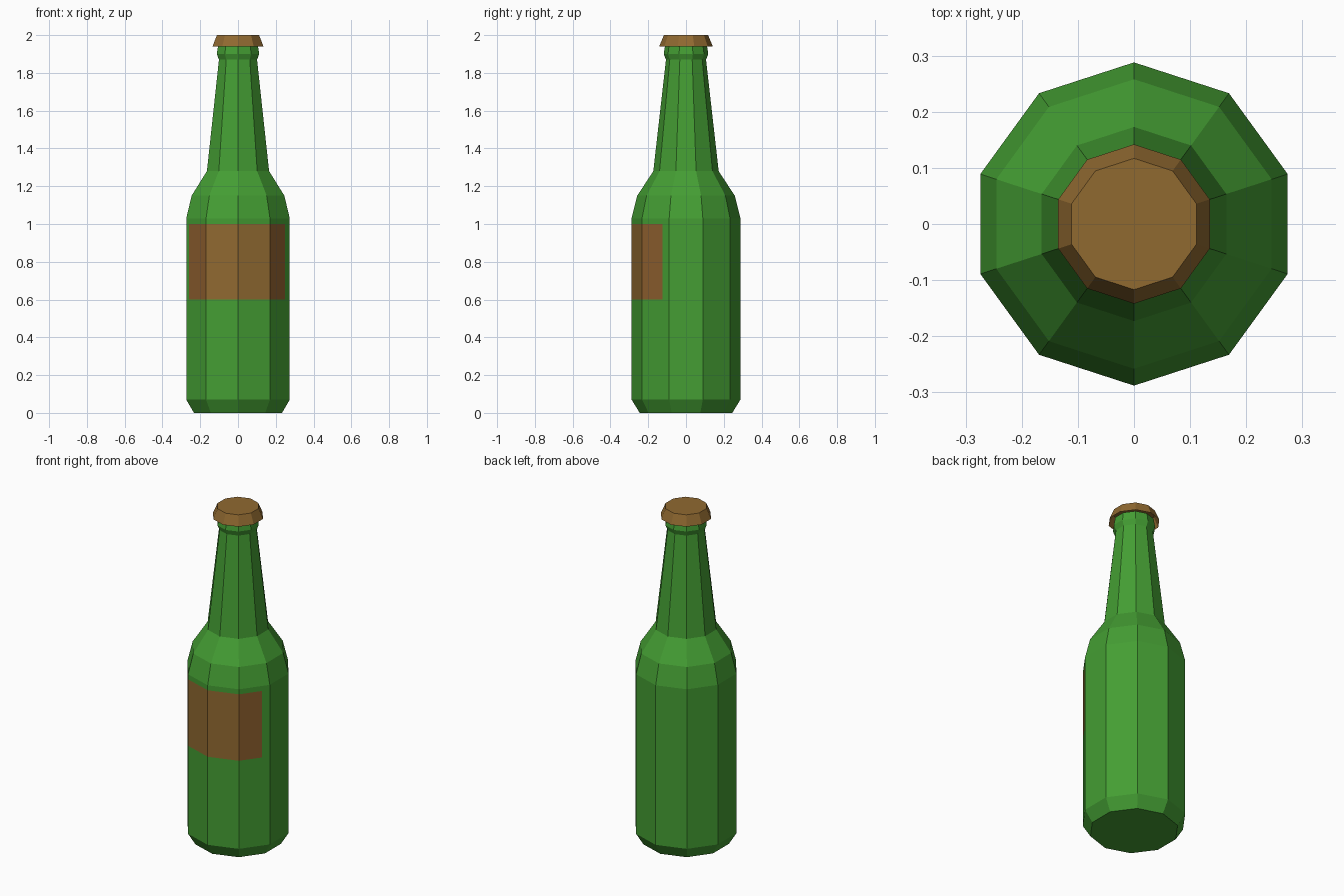
import bpy, bmesh, math

if "Cube" in bpy.data.objects:
    bpy.data.objects.remove(bpy.data.objects["Cube"])

SIDES = 10


def material(name, rgb):
    m = bpy.data.materials.new(name)
    m.diffuse_color = (*rgb, 1)
    m.use_nodes = True
    m.node_tree.nodes["Principled BSDF"].inputs["Base Color"].default_value = m.diffuse_color
    return m


green = material("green glass", (0.058, 0.34, 0.033))
brown = material("cap brown", (0.28, 0.142, 0.03))
red_brown = material("label edge brown", (0.27, 0.115, 0.027))


def lathe(profile, close_bottom, close_top):
    """Stack ten-sided rings, given as (radius, height), into a bmesh."""
    bm = bmesh.new()
    rings = []
    for r, z in profile:
        angles = [math.pi / 2 + math.tau * i / SIDES for i in range(SIDES)]
        rings.append([bm.verts.new((r * math.cos(a), r * math.sin(a), z)) for a in angles])
    for lo, hi in zip(rings, rings[1:]):
        for i in range(SIDES):
            j = (i + 1) % SIDES
            bm.faces.new((lo[i], lo[j], hi[j], hi[i]))
    if close_bottom:
        bm.faces.new(rings[0][::-1])
    if close_top:
        bm.faces.new(rings[-1])
    return bm


def finish(bm, name, mats):
    me = bpy.data.meshes.new(name)
    bm.to_mesh(me)
    bm.free()
    for m in mats:
        me.materials.append(m)
    ob = bpy.data.objects.new(name, me)
    bpy.context.collection.objects.link(ob)
    return ob


# Bottle, with loops at the label's lower and upper edges
Z0, Z1 = 0.6, 1.0
bm = lathe([(0.245, 0), (0.288, 0.07), (0.288, Z0), (0.288, Z1), (0.288, 1.03),
            (0.258, 1.15), (0.173, 1.28), (0.106, 1.87), (0.118, 1.90), (0.11, 1.95)],
           True, True)


def label_band():
    return [f for f in bm.faces
            if Z0 < f.calc_center_median().z < Z1 and f.calc_center_median().y < 0
            and abs(f.normal.z) < 0.1]


# Label: cut its side edges into the front faces, then colour by position
bm.normal_update()
LEFT, RIGHT = -0.26, 0.248
for x in (LEFT, RIGHT):
    faces = [f for f in label_band() if f.calc_center_median().x * x > 0]
    geom = faces + list({e for f in faces for e in f.edges}) + list({v for f in faces for v in f.verts})
    bmesh.ops.bisect_plane(bm, geom=geom, plane_co=(x, 0, 0), plane_no=(1, 0, 0))
    bm.normal_update()
for f in label_band():
    c = f.calc_center_median()
    if LEFT < c.x < RIGHT and c.y < -0.1:
        f.material_index = 1 if abs(c.x) < 0.15 else 2
finish(bm, "bottle", [green, brown, red_brown])

# Cap: flared, open underneath
finish(lathe([(0.142, 1.94), (0.117, 2.0)], False, True), "cap", [brown])
